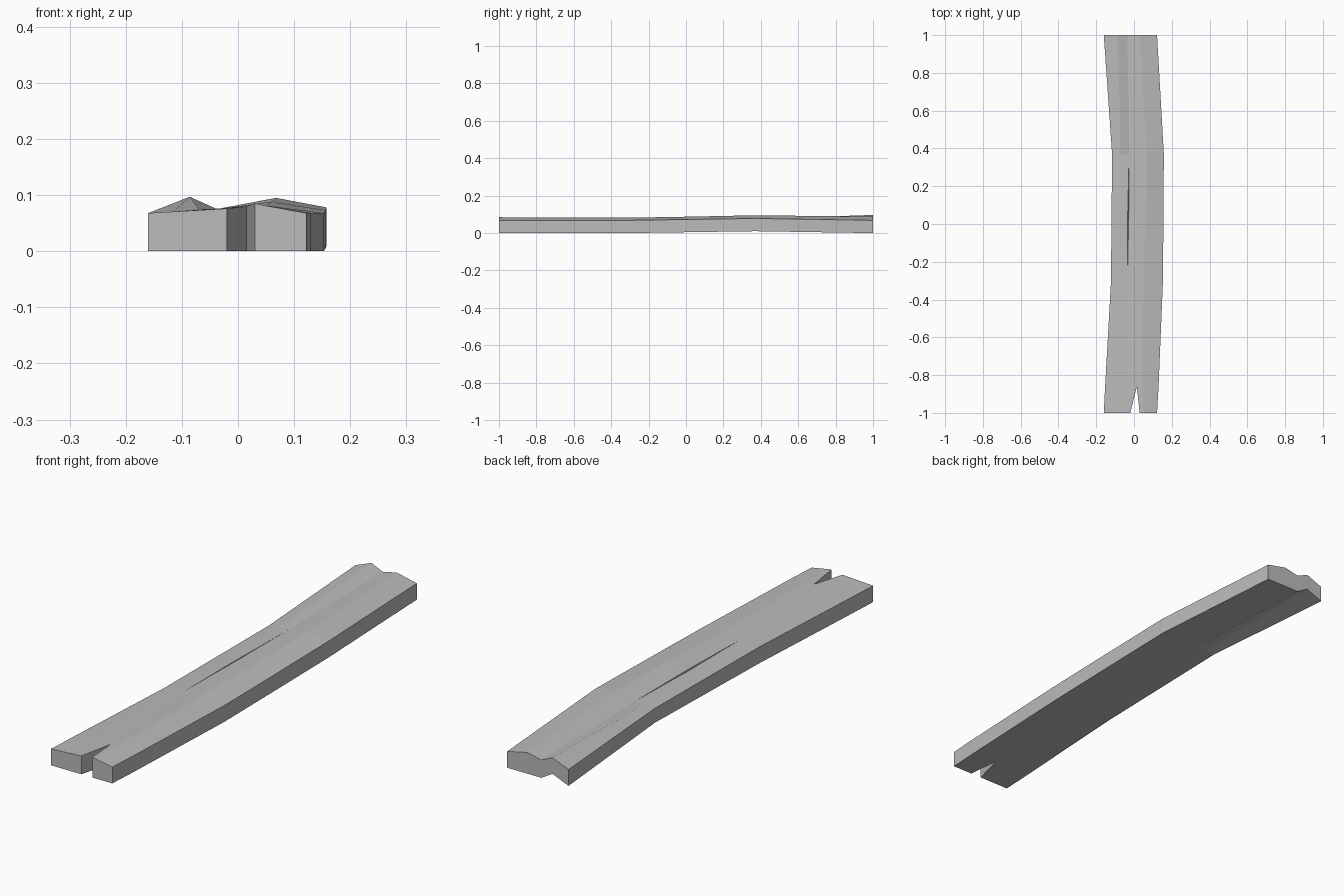
import bpy
import bmesh

cube = bpy.data.objects.get("Cube")
if cube:
    bpy.data.objects.remove(cube, do_unlink=True)

# Weathered grey wood
wood = bpy.data.materials.new("weathered_grey")
wood.use_nodes = True
colour = (0.5, 0.5, 0.5, 1)
wood.diffuse_color = colour
wood.node_tree.nodes["Principled BSDF"].inputs["Base Color"].default_value = colour

# Stations along the plank: front, notch tip, crack start, crack middle, bend, back
stations = [-1, -.86, -.31, .03, .37, 1]
lift = [0, 0, 0, .005, .01, 0]

# Lengthwise rails, from one edge to the other: (x, top height) at each station
rails = {
    "right_edge": [(-.16, .068), (-.153, .068), (-.122, .068), (-.119, .069), (-.116, .07), (-.16, .068)],
    "right_crest": [(-.09, .072), (-.08, .072), (-.08, .073), (-.075, .073), (-.07, .075), (-.086, .097)],
    "crack_right": [(-.02, .076), (.015, .08), (-.035, .075), (-.034, .075), (-.026, .076), (-.035, .074)],
    "crack_floor": [(.005, .08), (.015, .08), (-.035, .075), (-.031, .066), (-.026, .076), (-.035, .074)],
    "crack_left": [(.03, .085), (.015, .08), (-.035, .075), (-.028, .077), (-.026, .076), (-.035, .074)],
    "left_crest": [(.05, .081), (.045, .082), (.05, .082), (.06, .088), (.068, .095), (.03, .088)],
    "left_edge": [(.122, .068), (.13, .068), (.153, .068), (.156, .073), (.158, .078), (.122, .068)],
}
names = list(rails)
last_rail, last_station = len(names) - 1, len(stations) - 1

bm = bmesh.new()
top, bottom = {}, {}
for r, name in enumerate(names):
    for s, (x, z) in enumerate(rails[name]):
        y = stations[s]
        # The back end is warped upwards under the right-hand crest
        hollow = .03 if name == "right_crest" and s == last_station else 0
        top[r, s] = bm.verts.new((x, y, z))
        bottom[r, s] = bm.verts.new((x, y, lift[s] + hollow))


def wall(a, b):
    """Vertical face between two rail and station positions."""
    bm.faces.new((bottom[a], bottom[b], top[b], top[a]))


notch = {names.index("crack_right"), names.index("crack_floor")}
for r in range(last_rail):
    for s in range(last_station):
        if s == 0 and r in notch:
            continue
        corners = [(r, s), (r + 1, s), (r + 1, s + 1), (r, s + 1)]
        bm.faces.new([top[c] for c in corners])
        bm.faces.new([bottom[c] for c in reversed(corners)])
    # End grain
    if r not in notch:
        wall((r, 0), (r + 1, 0))
    wall((r + 1, last_station), (r, last_station))

# Long sides
for s in range(last_station):
    wall((0, s + 1), (0, s))
    wall((last_rail, s), (last_rail, s + 1))

# Walls of the split in the front end
wall((names.index("crack_right"), 0), (names.index("crack_right"), 1))
wall((names.index("crack_left"), 1), (names.index("crack_left"), 0))

# Close the crack where its rails meet
bmesh.ops.remove_doubles(bm, verts=bm.verts[:], dist=.0005)
bmesh.ops.dissolve_degenerate(bm, edges=bm.edges[:], dist=.0001)
loose = [v for v in bm.verts if not v.link_faces]
bmesh.ops.delete(bm, geom=loose, context="VERTS")
bmesh.ops.recalc_face_normals(bm, faces=bm.faces[:])

mesh = bpy.data.meshes.new("split_plank")
bm.to_mesh(mesh)
bm.free()
mesh.materials.append(wood)
plank = bpy.data.objects.new("split_plank", mesh)
bpy.context.collection.objects.link(plank)
